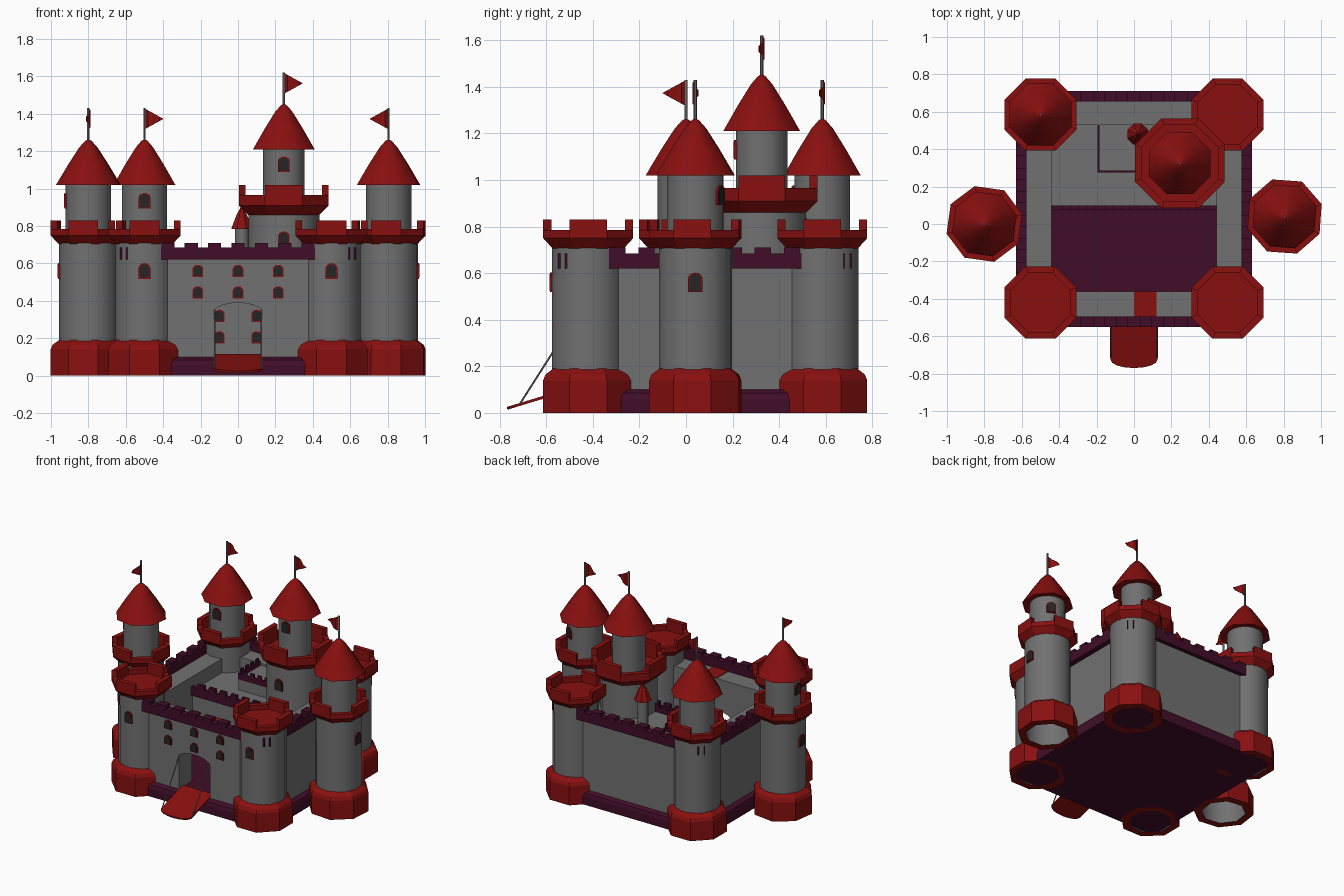
import bpy, bmesh, math
from mathutils import Vector, Matrix

if "Cube" in bpy.data.objects:
    bpy.data.objects.remove(bpy.data.objects["Cube"])

def mat(name, c):
    m = bpy.data.materials.new(name)
    m.diffuse_color = (*c, 1)
    m.use_nodes = True
    m.node_tree.nodes["Principled BSDF"].inputs["Base Color"].default_value = m.diffuse_color
    return m

GREY = mat("stone grey", (0.165, 0.165, 0.165))
RED = mat("roof red", (0.25, 0.005, 0.005))
PURPLE = mat("dark purple", (0.053, 0.004, 0.021))
DARK = mat("window dark", (0.018, 0.018, 0.018))

def finish(bm, name, m, smooth=None):
    bmesh.ops.recalc_face_normals(bm, faces=bm.faces)
    me = bpy.data.meshes.new(name)
    bm.to_mesh(me)
    bm.free()
    me.materials.append(m)
    ob = bpy.data.objects.new(name, me)
    bpy.context.collection.objects.link(ob)
    if smooth:
        bpy.ops.object.select_all(action='DESELECT')
        ob.select_set(True)
        bpy.context.view_layer.objects.active = ob
        bpy.ops.object.shade_smooth_by_angle(angle=math.radians(smooth))
    return ob

def add_box(bm, x0, x1, y0, y1, z0, z1):
    M = Matrix.Translation(((x0+x1)/2, (y0+y1)/2, (z0+z1)/2)) @ Matrix.Diagonal((x1-x0, y1-y0, z1-z0, 1))
    bmesh.ops.create_cube(bm, size=1, matrix=M)

def box(name, m, *d):
    bm = bmesh.new()
    add_box(bm, *d)
    return finish(bm, name, m)

def ring_pts(c, apothem, n, rot, z):
    r = apothem / math.cos(math.pi/n)
    return [Vector((c[0]+r*math.cos(rot+math.tau*(k-0.5)/n), c[1]+r*math.sin(rot+math.tau*(k-0.5)/n), z)) for k in range(n)]

# turned shape: profile of (apothem, z); zero radius becomes a closed cap
def lathe(name, m, c, profile, n=8, rot=0, smooth=None):
    bm = bmesh.new()
    prev = None
    for r, z in profile:
        cur = [bm.verts.new(p) for p in ring_pts(c, r, n, rot, z)] if r > 0 else [bm.verts.new((c[0], c[1], z))]*n
        if prev:
            for k in range(n):
                vs = list(dict.fromkeys([prev[k], prev[(k+1) % n], cur[(k+1) % n], cur[k]]))
                if len(vs) > 2:
                    bm.faces.new(vs)
        prev = cur
    return finish(bm, name, m, smooth)

# crown with alternate raised sides
def crown(name, c, r0, r1, z0, z1, z2, z3, rot):
    t = 0.035
    lathe(name, RED, c, [(r0, z0), (r1, z1), (r1, z2), (r1-t, z2), (r1-t, z1), (0, z1)], 8, rot)
    bm = bmesh.new()
    rings = [ring_pts(c, r, 8, rot, z) for z in (z2-0.005, z3) for r in (r1, r1-t)]
    for k in range(0, 8, 2):
        v = [bm.verts.new(R[j]) for R in rings for j in (k, (k+1) % 8)]
        for f in ((0, 1, 5, 4), (2, 3, 7, 6), (0, 2, 6, 4), (1, 3, 7, 5), (4, 5, 7, 6), (0, 1, 3, 2)):
            bm.faces.new([v[i] for i in f])
    finish(bm, name + "_merlons", RED)

# extruded outline, drawn in local XZ, facing local -Y
def plate(name, m, pts, y0, y1, M=Matrix()):
    bm = bmesh.new()
    f = bm.faces.new([bm.verts.new((x, y0, z)) for x, z in pts])
    g = bmesh.ops.extrude_face_region(bm, geom=[f])
    bmesh.ops.translate(bm, vec=(0, y1-y0, 0), verts=[v for v in g['geom'] if isinstance(v, bmesh.types.BMVert)])
    bmesh.ops.transform(bm, matrix=M, verts=bm.verts)
    return finish(bm, name, m)

def arch(w, z0, z1, rise, n=8):
    return [(-w, z0)] + [(-w*math.cos(math.pi*i/n), z1-rise+rise*math.sin(math.pi*i/n)) for i in range(n+1)] + [(w, z0)]

def window(x, y, z, ang=-90, w=0.025, h=0.036):
    M = Matrix.Translation((x, y, z)) @ Matrix.Rotation(math.radians(ang+90), 4, 'Z')
    plate("window_frame", RED, arch(w+0.006, -h-0.006, h+0.006, 0.025), -0.008, 0.012, M)
    plate("window_pane", DARK, arch(w, -h, h, 0.022), -0.011, 0.0, M)

def tower_window(c, r, z, ang):
    a = math.radians(ang)
    window(c[0]+r*math.cos(a), c[1]+r*math.sin(a), z, ang)

def rod(name, a, b, r):
    a, b = Vector(a), Vector(b)
    bm = bmesh.new()
    M = Matrix.Translation((a+b)/2) @ (b-a).to_track_quat('Z', 'Y').to_matrix().to_4x4()
    bmesh.ops.create_cone(bm, cap_ends=True, segments=6, radius1=r, radius2=r, depth=(b-a).length, matrix=M)
    finish(bm, name, GREY)

def roof(c, r, z0, z1, top, rot, flag):
    h = z1-z0
    lathe("cone_roof", RED, c, [(r*0.6, z0+0.01), (r, z0), (r*0.62, z0+h*0.45), (r*0.28, z0+h*0.82), (r*0.1, z0+h*0.96), (0, z1)], 8, rot, 50)
    rod("flag_pole", (*c, z1-0.03), (*c, top), 0.007)
    # wavy pennant
    bm = bmesh.new()
    rows = []
    for i in range(6):
        t = i/5
        s, hh = 0.1*t, 0.055*(1-t)+0.001
        x, y, w = s, 0.014*math.sin(t*5.5), top-0.057
        rows.append([bm.verts.new((x, y, w+hh)), bm.verts.new((x, y, w-hh))])
    for p, q in zip(rows, rows[1:]):
        bm.faces.new((p[0], p[1], q[1], q[0]))
    bmesh.ops.transform(bm, matrix=Matrix.Translation((*c, 0)) @ Matrix.Rotation(math.radians(flag), 4, 'Z'), verts=bm.verts)
    finish(bm, "flag", RED)

def tower(c, rot=0, flag=None):
    rot = math.radians(rot)
    lathe("tower_base", RED, c, [(0.14, 0), (0.193, 0), (0.193, 0.14), (0.183, 0.165), (0.15, 0.19)], 8, rot)
    lathe("tower_body", GREY, c, [(0.155, 0.0), (0.155, 0.73)], 16, rot, 30)
    crown("tower_crown", c, 0.152, 0.193, 0.705, 0.75, 0.785, 0.83, rot)
    if flag is not None:
        lathe("turret_body", GREY, c, [(0.12, 0.74), (0.12, 1.04)], 16, rot, 30)
        roof(c, 0.165, 1.02, 1.265, 1.43, rot, flag)

# outer towers
FL, FR, BL, BR, ML, MR = (-0.5, -0.42), (0.5, -0.42), (-0.5, 0.585), (0.5, 0.585), (-0.8, 0.0), (0.805, 0.04)
tower(FL); tower(FR); tower(BR)
tower(BL, 0, 0)
tower(ML, -8, -90)
tower(MR, -4, 180)
for c, r, z, a in ((FL, 0.155, 0.56, -90), (FR, 0.155, 0.56, -90), (BL, 0.12, 0.935, -90), (ML, 0.155, 0.56, 180),
                   (ML, 0.12, 0.935, 180), (MR, 0.155, 0.56, 0), (MR, 0.12, 0.935, 62)):
    tower_window(c, r, z, a)

# keep tower and its small side turret
K = (0.245, 0.325)
lathe("keep_body", GREY, K, [(0.19, 0.05), (0.19, 0.89)], 16, 0, 30)
crown("keep_crown", K, 0.19, 0.24, 0.86, 0.91, 0.965, 1.02, 0)
lathe("keep_turret", GREY, K, [(0.11, 0.9), (0.11, 1.22)], 16, 0, 30)
roof(K, 0.165, 1.21, 1.455, 1.62, 0, 0)
tower_window(K, 0.19, 0.73, -90)
tower_window(K, 0.11, 1.13, -90)
S = (0.02, 0.48)
lathe("side_turret_body", GREY, S, [(0.036, 0.58), (0.036, 0.8)], 12, 0, 40)
lathe("side_turret_roof", RED, S, [(0.03, 0.79), (0.056, 0.785), (0.028, 0.86), (0, 0.91)], 8)

# rounded foundation skirt, also the courtyard floor
bm = bmesh.new()
prev = None
for o, z in ((0.03, 0), (0.03, 0.06), (0.022, 0.085), (0, 0.1)):
    cur = [bm.verts.new((sx*(0.602+o), 0.08+sy*(0.6+o), z)) for sx, sy in ((-1, -1), (1, -1), (1, 1), (-1, 1))]
    if prev:
        for k in range(4):
            bm.faces.new((prev[k], prev[(k+1) % 4], cur[(k+1) % 4], cur[k]))
    else:
        bm.faces.new(cur)
    prev = cur
bm.faces.new(prev)
finish(bm, "foundation", PURPLE)

# walls, the front one with its gate arch
H = 0.625
plate("front_wall", GREY, [(-0.59, 0.05)] + arch(0.128, 0.05, 0.39, 0.05) + [(0.59, 0.05), (0.59, H), (-0.59, H)], -0.515, -0.36)
box("back_wall", GREY, -0.59, 0.59, 0.53, 0.68, 0.05, H)
for s in (-1, 1):
    box("side_wall", GREY, *sorted((s*0.44, s*0.59)), -0.4, 0.6, 0.05, H)

# battlements: band plus evenly spaced merlons
def battlement(x0, x1, y0, y1, z0, z1, z2, pitch=0.125):
    bm = bmesh.new()
    add_box(bm, x0, x1, y0, y1, z0, z1)
    along_x = x1-x0 > y1-y0
    a, b = (x0, x1) if along_x else (y0, y1)
    n = int((b-a)/pitch)
    for i in range(n):
        m = (a+b)/2+(i-(n-1)/2)*pitch
        p, q = m-pitch*0.28, m+pitch*0.28
        add_box(bm, *((p, q, y0, y1) if along_x else (x0, x1, p, q)), z1-0.005, z2)
    finish(bm, "battlement", PURPLE)

for y in (-0.55, 0.655):
    battlement(-0.6, 0.6, y, y+0.055, 0.62, 0.685, 0.71)
for x in (-0.63, 0.575):
    battlement(x, x+0.055, -0.52, 0.68, 0.62, 0.685, 0.71)

# inner hall and upper terrace
box("inner_hall", GREY, -0.445, 0.445, 0.09, 0.54, 0.05, 0.52)
battlement(-0.44, 0.44, 0.075, 0.1, 0.49, 0.555, 0.585, 0.09)
box("upper_terrace", GREY, -0.19, 0.445, 0.28, 0.535, 0.5, 0.61)
battlement(-0.194, 0.1, 0.276, 0.286, 0.6, 0.645, 0.67, 0.06)
battlement(-0.194, -0.184, 0.28, 0.53, 0.6, 0.645, 0.67, 0.06)
box("walkway_hatch", RED, 0.0, 0.12, -0.495, -0.36, 0.6, 0.63)

# wall windows
for x in (-0.215, 0, 0.215):
    for z in (0.445, 0.56):
        window(x, -0.515, z, -90, 0.023, 0.027)
for x in (-0.1, 0.1):
    for z in (0.205, 0.32):
        window(x, 0.09, z, -90, 0.023, 0.027)

# drawbridge with rounded tip, and its chains
tilt = Matrix.Translation((0, -0.5, 0.1)) @ Matrix.Rotation(math.atan2(0.082, 0.27)+math.pi/2, 4, 'X')
plate("drawbridge", RED, [(-0.125, -0.03)] + [(-0.125*math.cos(math.pi*i/8), 0.235+0.045*math.sin(math.pi*i/8)) for i in range(9)] + [(0.125, -0.03)], -0.005, 0.007, tilt)
for s in (-1, 1):
    rod("bridge_chain", (s*0.125, -0.715, 0.036), (s*0.125, -0.505, 0.365), 0.004)
